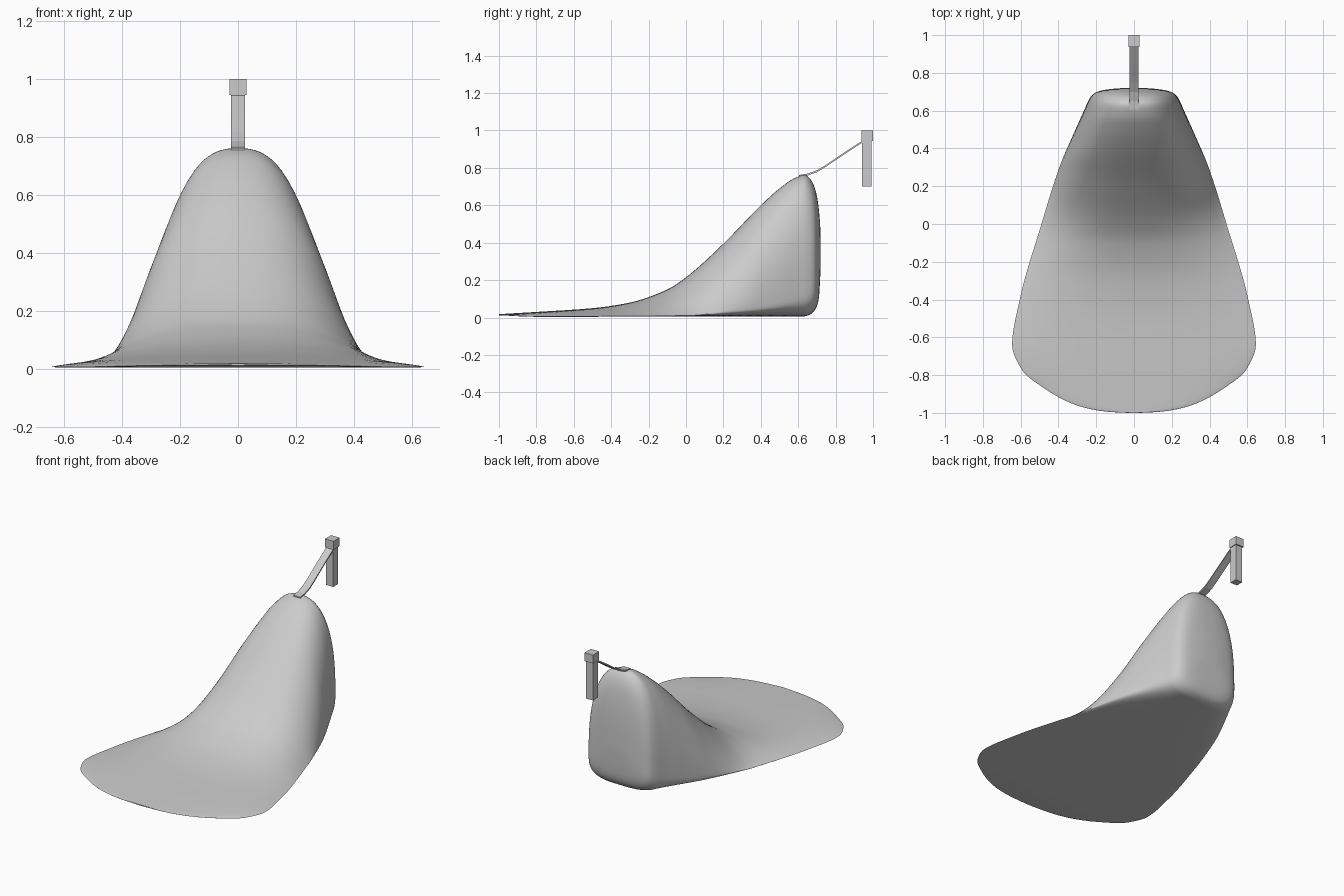
import bpy, bmesh, math
from mathutils import Vector

if "Cube" in bpy.data.objects:
    bpy.data.objects.remove(bpy.data.objects["Cube"])


def interp(keys, y):
    """Monotone cubic interpolation of (y, value) pairs."""
    n = len(keys)
    d = [(keys[i+1][1] - keys[i][1]) / (keys[i+1][0] - keys[i][0]) for i in range(n - 1)]

    def slope(i):
        if i == 0:
            return d[0]
        if i == n - 1:
            return d[-1]
        a, b = d[i-1], d[i]
        return 2 * a * b / (a + b) if a * b > 0 else 0
    i = 0
    while i < n - 2 and y > keys[i+1][0]:
        i += 1
    (y0, v0), (y1, v1) = keys[i], keys[i+1]
    s = y1 - y0
    t = min(max((y - y0) / s, 0), 1)
    return ((2*t**3 - 3*t**2 + 1) * v0 + (t**3 - 2*t**2 + t) * s * slope(i)
            + (3*t**2 - 2*t**3) * v1 + (t**3 - t**2) * s * slope(i + 1))


def spow(v, p):
    return math.copysign(abs(v) ** p, v)


# Body outlines read along y: half width, ridge height, section shape, edge height, underside
WIDTH = [(-1, .03), (-.995, .13), (-.98, .23), (-.95, .33), (-.88, .46), (-.77, .595), (-.64, .645),
         (-.4, .605), (0, .49), (.3, .395), (.5, .31), (.6, .265), (.65, .243), (.685, .22),
         (.705, .18), (.717, .1), (.72, .05)]
RIDGE = [(-1, .018), (-.8, .03), (-.5, .05), (-.3, .08), (-.1, .15), (0, .215), (.2, .395), (.4, .6),
         (.5, .69), (.58, .745), (.635, .762), (.665, .74), (.69, .69), (.705, .62), (.717, .5), (.72, .43)]
SHAPE = [(-1, .6), (-.5, .85), (-.2, 1.05), (0, 1.15), (.25, .8), (.4, .57), (.6, .43), (.72, .4)]
EDGE = [(-1, .013), (-.8, .006), (0, .01), (.2, .03), (.4, .06), (.6, .13), (.7, .2), (.72, .3)]
UNDER = [(-1, .012), (-.8, .004), (.63, .006), (.67, .02), (.695, .05), (.71, .1), (.72, .26)]

# Lofted body
bm = bmesh.new()
N, M = 90, 40
rings = []
for i in range(N + 1):
    y = -.14 - .86 * math.cos(math.pi * i / N)
    w, h, b, e, u = (interp(k, y) for k in (WIDTH, RIDGE, SHAPE, EDGE, UNDER))
    ring = []
    for j in range(2 * M):
        c, s = math.cos(math.pi * j / M), math.sin(math.pi * j / M)
        if j <= M:
            x, z = w * c, e + (h - e) * max(0, 1 - abs(c) ** 2.5) ** b
        else:
            x, z = w * spow(c, .6), e - (e - u) * abs(s) ** .6
        ring.append(bm.verts.new((x, y, z)))
    rings.append(ring)
for a, b in zip(rings, rings[1:]):
    for j in range(2 * M):
        k = (j + 1) % (2 * M)
        bm.faces.new((a[j], a[k], b[k], b[j]))
bm.faces.new(rings[0])
bm.faces.new(rings[-1])
bmesh.ops.recalc_face_normals(bm, faces=bm.faces)
mesh = bpy.data.meshes.new("body")
bm.to_mesh(mesh)
bm.free()
body = bpy.data.objects.new("body", mesh)
bpy.context.collection.objects.link(body)
bpy.context.view_layer.objects.active = body
body.select_set(True)
bpy.ops.object.shade_smooth_by_angle(angle=math.radians(50))


def box(name, lo, hi):
    lo, hi = Vector(lo), Vector(hi)
    bpy.ops.mesh.primitive_cube_add(size=1, location=(lo + hi) / 2)
    ob = bpy.context.object
    ob.name = name
    ob.scale = hi - lo
    return ob


# Thin strap rising from the crown
path = [(.605, .757), (.65, .764), (.7, .782), (.75, .812), (.85, .88), (.955, .948)]
bm = bmesh.new()
prev = None
for y, z in path:
    ring = [bm.verts.new((x, y, z + dz)) for x, dz in
            ((-.025, -.005), (.025, -.005), (.025, .005), (-.025, .005))]
    if prev:
        for j in range(4):
            k = (j + 1) % 4
            bm.faces.new((prev[j], prev[k], ring[k], ring[j]))
    else:
        bm.faces.new(ring)
    prev = ring
bm.faces.new(prev)
bmesh.ops.recalc_face_normals(bm, faces=bm.faces)
mesh = bpy.data.meshes.new("strap")
bm.to_mesh(mesh)
bm.free()
bpy.context.collection.objects.link(bpy.data.objects.new("strap", mesh))

# Hanging post and its cap
box("post", (-.025, .942, .70), (.025, .992, .95))
box("post_cap", (-.03, .937, .945), (.03, 1.0, 1.0))
